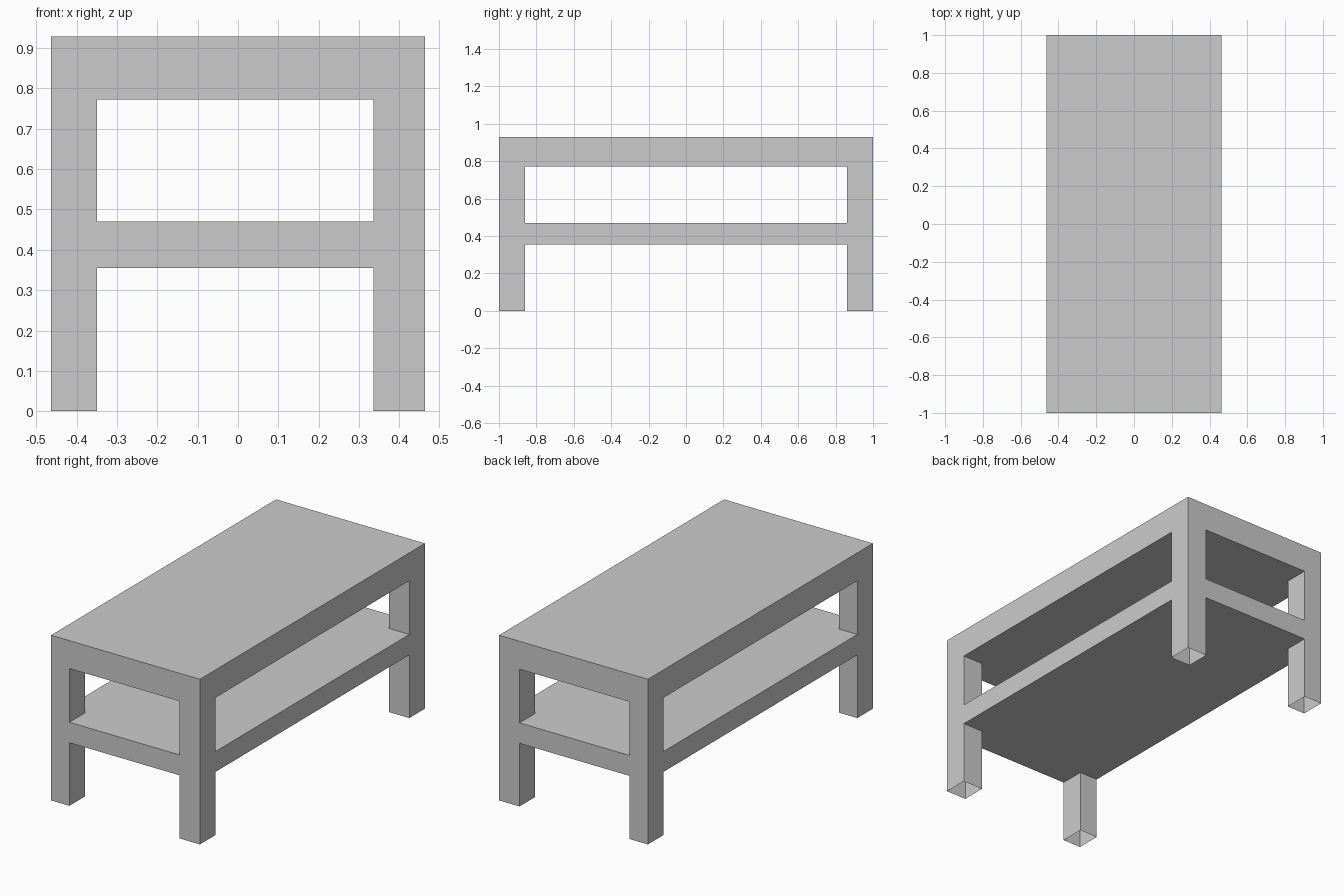
import bpy
import bmesh

if "Cube" in bpy.data.objects:
    bpy.data.objects.remove(bpy.data.objects["Cube"])

# Grid lines shared by all parts: leg edges in plan, slab levels in height
X = [-0.463, -0.349, 0.336, 0.463]
Y = [-1.0, -0.861, 0.861, 1.0]
Z = [0.0, 0.355, 0.47, 0.772, 0.929]


def solid(i, j, k):
    """True where a grid cell is filled: slabs on layers 1 and 3, corner legs elsewhere."""
    if not (0 <= i < 3 and 0 <= j < 3 and k < 4):
        return False
    return k < 0 or k in (1, 3) or (i != 1 and j != 1)


def part(name, cells):
    """Make a part from cells, skipping joints with other parts and the open leg ends."""
    bm = bmesh.new()
    for c in cells:
        for axis in range(3):
            for side in (0, 1):
                n = list(c)
                n[axis] += 2 * side - 1
                # the leg bottoms are open
                if solid(*n):
                    continue
                u, v = (axis + 1) % 3, (axis + 2) % 3
                corners = []
                for du, dv in ((0, 0), (1, 0), (1, 1), (0, 1)):
                    p = list(c)
                    p[axis] += side
                    p[u] += du
                    p[v] += dv
                    corners.append(bm.verts.new((X[p[0]], Y[p[1]], Z[p[2]])))
                bm.faces.new(corners if side else corners[::-1])
    bmesh.ops.remove_doubles(bm, verts=bm.verts, dist=1e-5)
    bmesh.ops.dissolve_limit(bm, angle_limit=0.01, verts=bm.verts, edges=bm.edges)
    mesh = bpy.data.meshes.new(name)
    bm.to_mesh(mesh)
    bm.free()
    bpy.context.collection.objects.link(bpy.data.objects.new(name, mesh))


# Tabletop and lower shelf
for name, k in (("tabletop", 3), ("shelf", 1)):
    part(name, [(i, j, k) for i in range(3) for j in range(3)])

# Four corner legs, below and above the shelf
for i, x_name in ((0, "left"), (2, "right")):
    for j, y_name in ((0, "front"), (2, "back")):
        part(f"{y_name}_{x_name}_leg", [(i, j, 0), (i, j, 2)])
